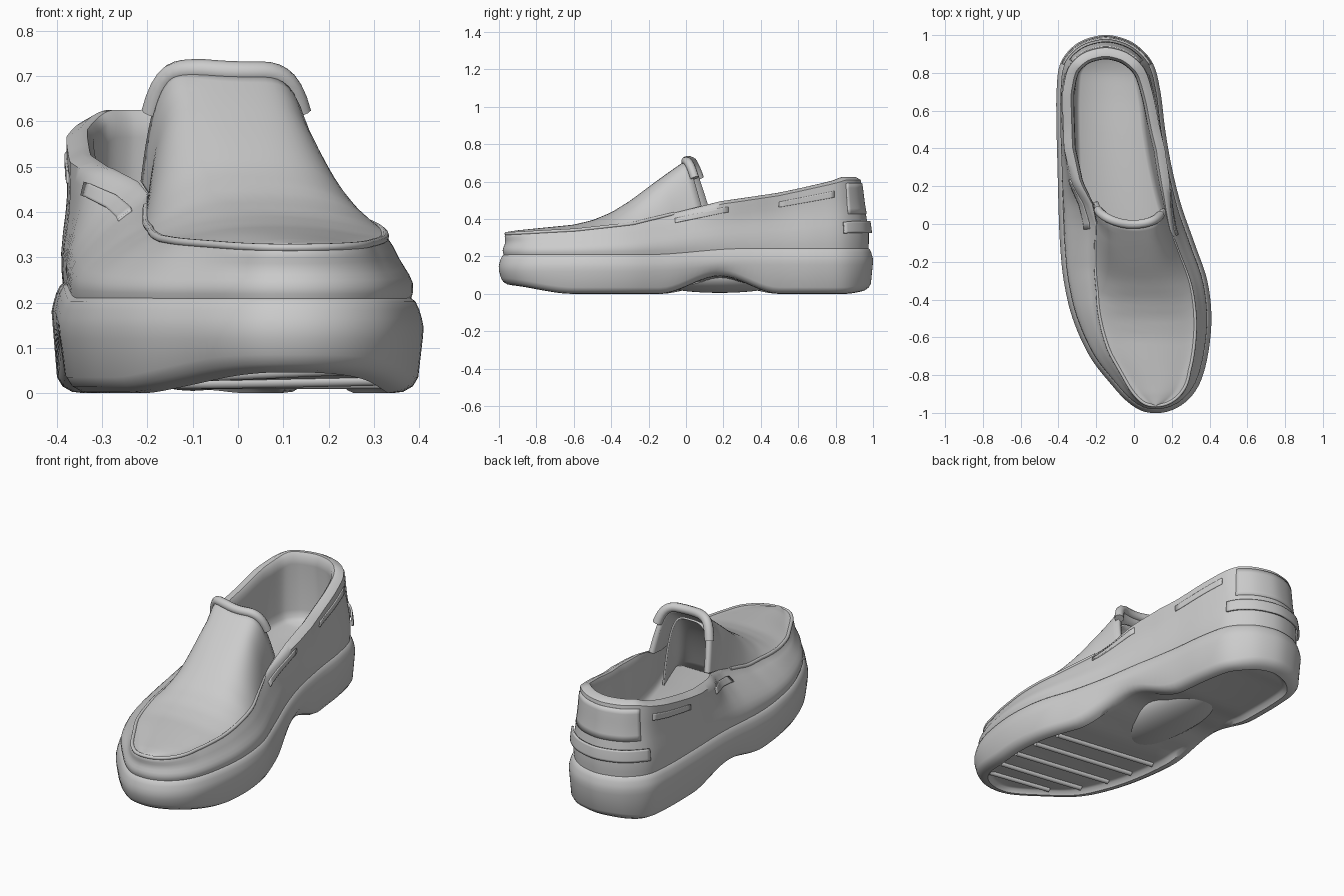
import bpy, bmesh, math
from mathutils import Vector

if "Cube" in bpy.data.objects:
    bpy.data.objects.remove(bpy.data.objects["Cube"])

grey = bpy.data.materials.new("plain grey")
grey.use_nodes = True
grey.diffuse_color = (0.6, 0.6, 0.6, 1)
grey.node_tree.nodes["Principled BSDF"].inputs["Base Color"].default_value = (0.6, 0.6, 0.6, 1)

# Footprint: y, inner-side x, outer-side x
FOOT = [(-0.995, 0.17, 0.06), (-0.945, 0.27, -0.03), (-0.85, 0.345, -0.12), (-0.7, 0.39, -0.235),
        (-0.5, 0.41, -0.325), (-0.3, 0.388, -0.372), (-0.1, 0.32, -0.392), (0.1, 0.25, -0.4),
        (0.3, 0.2, -0.405), (0.5, 0.165, -0.41), (0.7, 0.14, -0.41), (0.85, 0.1, -0.39),
        (0.95, 0.01, -0.31), (0.995, -0.1, -0.2)]
CTRL = [Vector((r, y, 0)) for y, r, l in FOOT] + [Vector((l, y, 0)) for y, r, l in reversed(FOOT)]
S, K = 6, len(CTRL)
N = S * K


def lerp_table(table, y):
    if y <= table[0][0]:
        return table[0][1]
    for (a, p), (b, q) in zip(table, table[1:]):
        if y <= b:
            return p + (q - p) * (y - a) / (b - a)
    return table[-1][1]


def smooth(t):
    t = max(0, min(1, t))
    return t * t * (3 - 2 * t)


def catmull(j):
    i, t = divmod(j / S, 1)
    a, b, c, d = (CTRL[(int(i) + k) % K] for k in (-1, 0, 1, 2))
    return 0.5 * (2 * b + (c - a) * t + (2 * a - 5 * b + 4 * c - d) * t**2 + (3 * b - a - 3 * c + d) * t**3)


OUT = [catmull(j) for j in range(N)]
NORM = []
for j in range(N):
    d = (OUT[(j + 1) % N] - OUT[j - 1]).normalized()
    NORM.append(Vector((d.y, -d.x, 0)))


def point(j, inset, z):
    p = OUT[j % N] - NORM[j % N] * inset
    return Vector((p.x, p.y, z))


def mate(j):
    return ((K - 1) * S - j) % N


def is_inner(j):
    return ((j + S // 2) % N) - S // 2 < (K / 2 - 0.5) * S


# Top line of the upper: inset from the footprint and height
IN_SEAM = [(-1, 0.04), (-0.8, 0.075), (-0.4, 0.09), (0, 0.1), (0.15, 0.085), (0.4, 0.075), (0.7, 0.1), (1, 0.125)]
OUT_SEAM = [(-1, 0.04), (-0.8, 0.09), (-0.4, 0.165), (0, 0.2), (0.1, 0.185), (0.22, 0.13), (0.4, 0.095),
            (0.7, 0.09), (1, 0.125)]
SEAM_Z = [(-1, 0.325), (-0.6, 0.345), (-0.25, 0.38), (0, 0.44), (0.2, 0.495), (0.5, 0.54), (0.9, 0.625)]


def seam(j):
    y = OUT[j % N].y
    return lerp_table(IN_SEAM if is_inner(j) else OUT_SEAM, y), lerp_table(SEAM_Z, y)


def wall(j, s, lift=0.0):
    """Outer surface of the upper, s from sole (0) to top line (1)."""
    inset, top = seam(j)
    back = smooth((OUT[j % N].y + 0.1) / 0.4)
    edge = inset - 0.05 * back - 0.008
    bulge = 0.012 * math.sin(s * math.pi * 2) * (1 - s)
    return point(j, 0.03 + (edge - 0.03) * s**2 - bulge - lift, 0.2 + (top - 0.215) * s**0.85)


def finish(bm, name, angle=50):
    bmesh.ops.remove_doubles(bm, verts=bm.verts, dist=0.0005)
    bmesh.ops.recalc_face_normals(bm, faces=bm.faces)
    mesh = bpy.data.meshes.new(name)
    bm.to_mesh(mesh)
    bm.free()
    ob = bpy.data.objects.new(name, mesh)
    bpy.context.collection.objects.link(ob)
    mesh.materials.append(grey)
    bpy.ops.object.select_all(action="DESELECT")
    ob.select_set(True)
    bpy.context.view_layer.objects.active = ob
    bpy.ops.object.shade_smooth_by_angle(angle=math.radians(angle))
    return ob


def grid(bm, rows, closed=False):
    vs = [[bm.verts.new(p) for p in row] for row in rows]
    for a, b in zip(vs, vs[1:]):
        n = len(a)
        for i in range(n if closed else n - 1):
            k = (i + 1) % n
            bm.faces.new((a[i], a[k], b[k], b[i]))
    return vs


def cap(bm, ring):
    for j in range(-S // 2, int((K / 2 - 0.5) * S)):
        quad = []
        for v in (ring[j], ring[j + 1], ring[mate(j + 1)], ring[mate(j)]):
            if v not in quad:
                quad.append(v)
        if len(quad) > 2:
            bm.faces.new(quad)


def loft(name, rings):
    bm = bmesh.new()
    vs = grid(bm, rings, True)
    cap(bm, vs[0])
    cap(bm, vs[-1])
    finish(bm, name)


def solid(name, rows, thickness, offset):
    bm = bmesh.new()
    grid(bm, rows)
    ob = finish(bm, name)
    mod = ob.modifiers.new("thickness", "SOLIDIFY")
    mod.thickness, mod.offset = thickness, offset


def tube(name, pts, radius):
    cu = bpy.data.curves.new(name, "CURVE")
    cu.dimensions, cu.bevel_depth, cu.bevel_resolution = "3D", radius, 3
    cu.use_fill_caps = True
    sp = cu.splines.new("POLY")
    sp.points.add(len(pts) - 1)
    for q, p in zip(sp.points, pts):
        q.co = (*p, 1)
    sp.use_smooth = True
    cu.materials.append(grey)
    bpy.context.collection.objects.link(bpy.data.objects.new(name, cu))


def ground(p):
    """Underside height: toe spring and an arch hollowed from both sides."""
    side = max(smooth((p.x + 0.16) / 0.3), 0.6 * smooth((-0.18 - p.x) / 0.16))
    arch = 0.095 * smooth(1 - abs(p.y - 0.18) / 0.32) * side
    return 0.05 * smooth((-0.6 - p.y) / 0.4) + 0.02 * smooth((p.y - 0.85) / 0.15) + arch


def sole_ring(inset, rise, fixed=None):
    ring = []
    for j in range(N):
        p = point(j, inset, 0)
        hollow = smooth(abs(p.y - 0.18) / 0.15 - 0.6) if inset > 0.08 else 1
        p.z = ground(p) + rise * hollow
        if fixed:
            p.z = max(fixed, p.z + 0.015) + 0.035 * smooth((p.y + 0.2) / 0.5)
        ring.append(p)
    return ring


# Sole with hollows under forefoot and heel, a bulging wall and a welt
loft("sole", [sole_ring(0.1, 0.025), sole_ring(0.085, 0.02), sole_ring(0.07, 0), sole_ring(0.045, 0.003),
              sole_ring(0.024, 0.015), sole_ring(0.012, 0.035), sole_ring(0.002, 0, 0.12), sole_ring(0, 0, 0.145),
              sole_ring(0.004, 0, 0.165), sole_ring(0.01, 0, 0.185), sole_ring(0.018, 0, 0.202),
              sole_ring(0.03, 0, 0.212), sole_ring(0.07, 0, 0.215)])

# Rounded keel under the arch
bm = bmesh.new()
bmesh.ops.create_uvsphere(bm, u_segments=32, v_segments=16, radius=1)
for v in bm.verts:
    v.co = Vector((-0.1 + 0.16 * v.co.x, 0.18 + 0.42 * v.co.y, 0.1 + 0.095 * v.co.z))
finish(bm, "arch_keel")

# Tread bars under the forefoot
for k in range(5):
    y = -0.8 + k * 0.14
    half = [lerp_table([(f[0], f[i]) for f in FOOT], y) for i in (1, 2)]
    ends = [Vector((half[0] - 0.09, y - 0.04, 0)), Vector((half[1] + 0.09, y + 0.04, 0))]
    pts = [ends[0].lerp(ends[1], t / 6) for t in range(7)]
    for p in pts:
        p.z = ground(p) + 0.022
    tube("tread_bar", pts, 0.014)

# Upper: outer wall, rolled collar, lining and rounded footbed
rings = [[wall(j, s / 8) for j in range(N)] for s in range(9)]
for drop, shift in ((0, -0.03), (0, -0.012), (0.02, 0.002), (0.06, 0.004)):
    ring = []
    for j in range(N):
        inset, top = seam(j)
        back = smooth((OUT[j].y + 0.1) / 0.4)
        ring.append(point(j, inset + shift * back, top - drop))
    rings.append(ring)
for inset, z in ((0.1, 0.31), (0.108, 0.275), (0.125, 0.255)):
    rings.append([point(j, inset, z) for j in range(N)])
loft("upper", rings)

# Vamp rising into the tongue
CREST = [(-1, 0.325), (-0.9, 0.34), (-0.6, 0.37), (-0.5, 0.394), (-0.4, 0.435), (-0.3, 0.497),
         (-0.2, 0.572), (-0.1, 0.645), (0, 0.715), (0.03, 0.725), (0.12, 0.725)]
U = [math.sin(math.pi / 2 * (i / 18 - 1)) for i in range(37)]
rows = []
for j in range(-S // 2, int(7.1 * S) + 1):
    a, b = (point(k, *seam(k)) for k in (j, mate(j)))
    row = []
    for u in U:
        p = b.lerp(a, (u + 1) / 2)
        rear = 0.02 + 0.065 * u * u + 0.045 * u**8
        p.y = -0.955 + (p.y + 0.955) * (rear + 0.955) / 1.075
        dome = 1 - abs(u)**(3.5 + 3.5 * smooth((p.y + 0.3) / 0.35))
        p.z += max(0, lerp_table(CREST, p.y) - 0.025 * u * u - p.z) * dome
        row.append(p)
    rows.append(row)
solid("vamp", rows, 0.025, -1)

# Rolled lip of the tongue
tube("tongue_lip", [p + Vector((0, 0.006, 0)) for p, u in zip(rows[-1], U) if abs(u) < 0.9], 0.024)

# Lining closing the toe box below the tongue
rows = []
for k in range(11):
    t = k / 10
    rise = 0.4 * (1 - t**1.5)
    rows.append([Vector((-0.01 + 0.05 * t + (0.16 + 0.04 * t) * u, -0.02 - 0.24 * t, 0.25 + rise * (1 - abs(u)**4)))
                 for u in U])
solid("toe_lining", rows, 0.01, 0)

# Raised seam around the vamp
tube("toe_seam", [point(j, seam(j)[0], seam(j)[1] - 0.004) for j in range(-int(7 * S), int(6.5 * S))], 0.009)


def patch(name, j0, j1, s0, s1, lift):
    rows = [[wall(j, s0 + (s1 - s0) * k / 6, lift) for j in range(j0, j1 + 1)] for k in range(7)]
    solid(name, rows, 0.01, 0)


# Heel tab, heel ledge, and short bands on both sides
heel = int((K / 2 - 0.5) * S)
patch("heel_tab", heel - 13, heel + 13, 0.5, 0.95, 0)
patch("heel_ledge", heel - 15, heel + 15, 0.25, 0.4, 0.012)
for a, b, s0, s1 in ((38, 46, 0.8, 0.92), (54, 64, 0.78, 0.88)):
    patch("side_band", a, b, s0, s1, 0)
    patch("side_band", mate(b), mate(a), s0, s1, 0)
